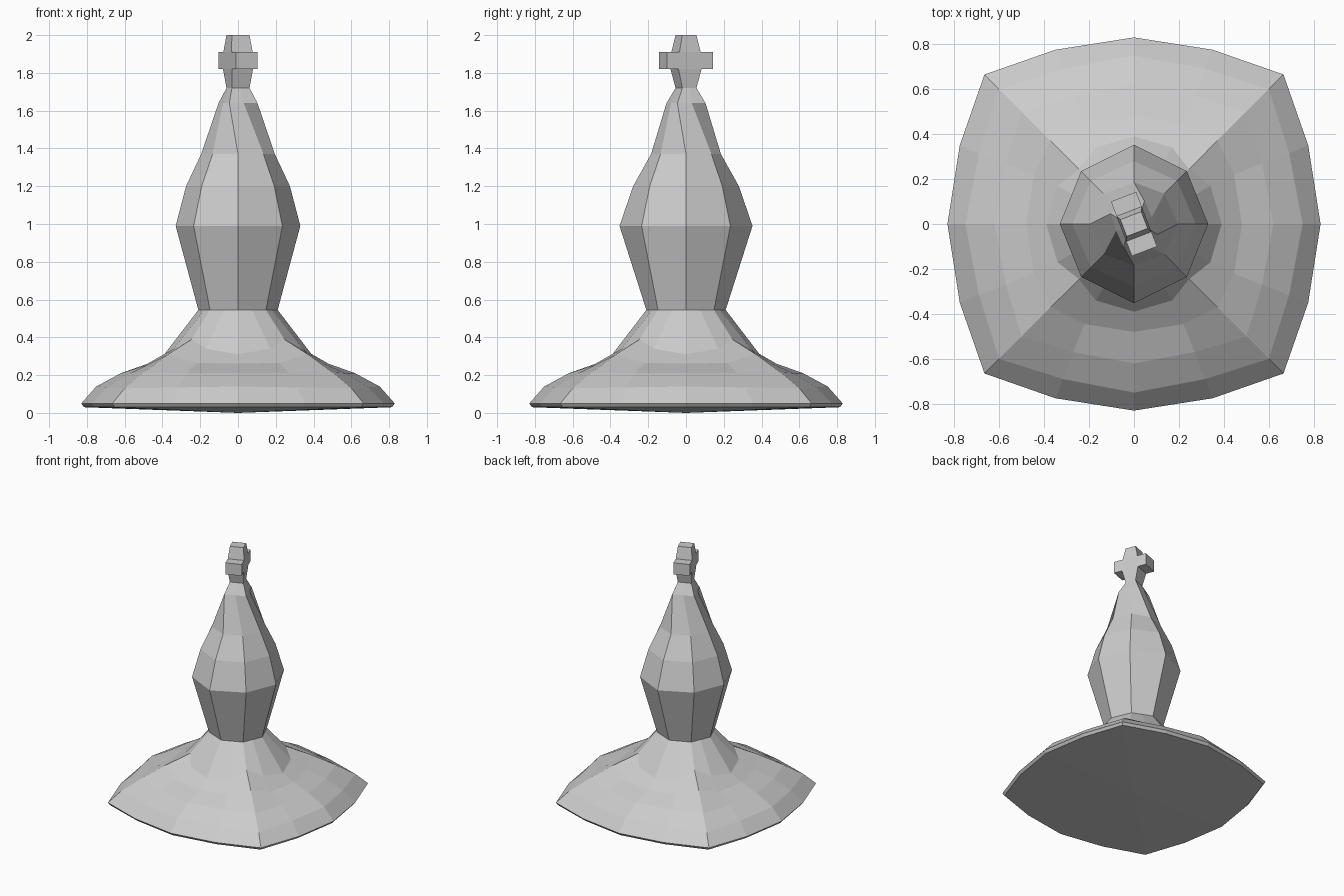
import bpy, bmesh
from math import cos, sin, radians
from mathutils import Vector

if "Cube" in bpy.data.objects:
    bpy.data.objects.remove(bpy.data.objects["Cube"])


def loft(name, rings, bottom=None, top=False):
    """Skin a stack of equal-length rings; bottom is an optional fan centre."""
    bm = bmesh.new()
    loops = [[bm.verts.new(p) for p in ring] for ring in rings]
    n = len(loops[0])
    for a, b in zip(loops, loops[1:]):
        for i in range(n):
            j = (i + 1) % n
            bm.faces.new((a[i], a[j], b[j], b[i]))
    if bottom is not None:
        c = bm.verts.new(bottom)
        for i in range(n):
            bm.faces.new((c, loops[0][(i + 1) % n], loops[0][i]))
    if top:
        bm.faces.new(loops[-1])
    return finish(name, bm)


def finish(name, bm):
    mesh = bpy.data.meshes.new(name)
    bm.to_mesh(mesh)
    bm.free()
    ob = bpy.data.objects.new(name, mesh)
    bpy.context.collection.objects.link(ob)
    return ob


def base_ring(mid, zm, ix, iy, zi, corner, zc):
    """16-point rounded square from one eighth, turned four times."""
    quarter = [(mid, 0, zm), (ix, iy, zi), (corner, corner, zc), (iy, ix, zi)]
    ring = []
    for _ in range(4):
        ring += quarter
        quarter = [(-y, x, z) for x, y, z in quarter]
    return ring


def body_ring(z, rx, ry, diag, twist=0):
    """8-point ring: axis points and diagonal points set separately."""
    c, s = cos(radians(twist)), sin(radians(twist))
    pts = [(rx, 0), (diag, diag), (0, ry), (-diag, diag),
           (-rx, 0), (-diag, -diag), (0, -ry), (diag, -diag)]
    return [(x * c - y * s, x * s + y * c, z) for x, y in pts]


# Flared square-round foot
loft("base", [
    base_ring(0.815, 0.03, 0.76, 0.345, 0.03, 0.655, 0.03),
    base_ring(0.83, 0.05, 0.775, 0.35, 0.05, 0.665, 0.05),
    base_ring(0.75, 0.14, 0.69, 0.315, 0.135, 0.60, 0.13),
    base_ring(0.62, 0.21, 0.57, 0.27, 0.21, 0.50, 0.215),
    base_ring(0.48, 0.26, 0.445, 0.22, 0.265, 0.37, 0.31),
    base_ring(0.39, 0.31, 0.34, 0.17, 0.34, 0.245, 0.39),
    base_ring(0.21, 0.545, 0.179, 0.074, 0.545, 0.148, 0.545),
], bottom=(0, 0, 0))

# Directions of the turned cross: d along the arms, p across them
ANGLE = radians(-69)
d = Vector((cos(ANGLE), sin(ANGLE), 0))
p = Vector((-d.y, d.x, 0))


def cross_ring(z, hd, hp):
    """Rectangle corners, starting near +x and going anticlockwise."""
    return [d * a * hd + p * b * hp + Vector((0, 0, z))
            for a, b in ((1, 1), (-1, 1), (-1, -1), (1, -1))]


# Octagonal body twisting into the rectangular foot of the cross
foot = cross_ring(1.72, 0.04, 0.05)
collar = []
for i in range(4):
    collar += [foot[i], (foot[i] + foot[(i + 1) % 4]) / 2]
loft("body", [
    body_ring(0.545, 0.21, 0.21, 0.148),
    body_ring(0.99, 0.33, 0.352, 0.235),
    body_ring(1.20, 0.275, 0.28, 0.192),
    body_ring(1.37, 0.195, 0.185, 0.135),
    body_ring(1.64, 0.113, 0.113, 0.06, -24),
    collar,
])

# Cross: tapered column with two arms extruded from its middle
cross = loft("cross", [
    foot,
    cross_ring(1.82, 0.065, 0.06),
    cross_ring(1.91, 0.06, 0.06),
    cross_ring(2.0, 0.04, 0.05),
], top=True)
bm = bmesh.new()
bm.from_mesh(cross.data)
bm.normal_update()
arms = [f for f in bm.faces
        if 1.84 < f.calc_center_median().z < 1.89 and abs(f.normal.dot(d)) > 0.8]
for f in bmesh.ops.extrude_discrete_faces(bm, faces=arms)["faces"]:
    side = 1 if f.calc_center_median().dot(d) > 0 else -1
    for v in f.verts:
        v.co += d * (side * 0.13 - v.co.dot(d))
bm.to_mesh(cross.data)
bm.free()
